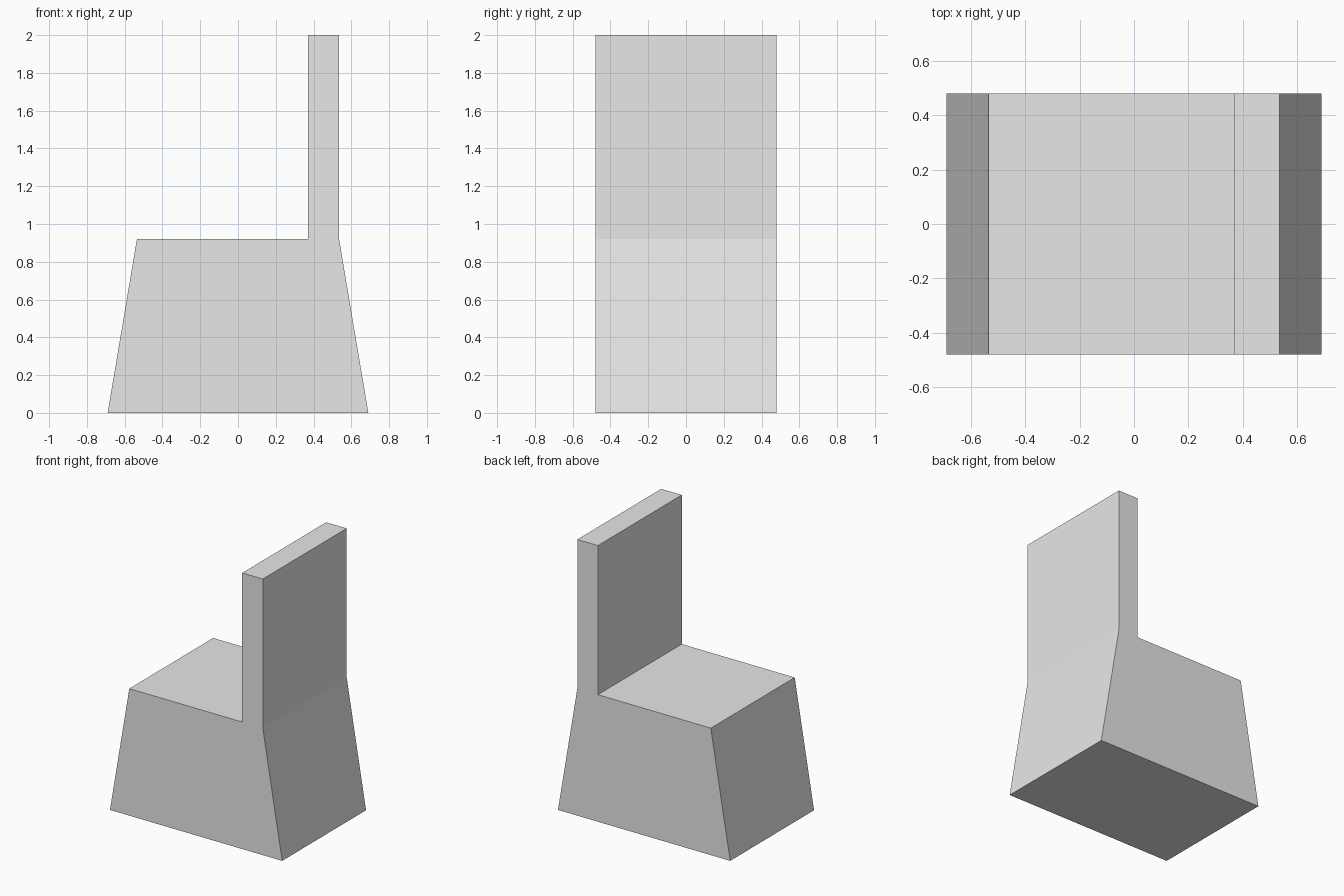
import bpy
import bmesh

default_cube = bpy.data.objects.get("Cube")
if default_cube:
    bpy.data.objects.remove(default_cube, do_unlink=True)

DEPTH = 0.96
BASE_HALF, SEAT_HALF = 0.69, 0.535
SEAT_Z, TOP_Z = 0.92, 2.0
BACK_INNER = 0.37

grey = bpy.data.materials.new("light_grey")
grey.use_nodes = True
grey.diffuse_color = (0.8, 0.8, 0.8, 1)
grey.node_tree.nodes["Principled BSDF"].inputs["Base Color"].default_value = grey.diffuse_color


def extrude_profile(name, profile, depth, material):
    """Extrude a closed x-z outline along y, centred on y = 0."""
    bm = bmesh.new()
    face = bm.faces.new([bm.verts.new((x, -depth / 2, z)) for x, z in profile])
    result = bmesh.ops.extrude_face_region(bm, geom=[face], use_keep_orig=True)
    moved = [v for v in result["geom"] if isinstance(v, bmesh.types.BMVert)]
    bmesh.ops.translate(bm, verts=moved, vec=(0, depth, 0))
    bmesh.ops.recalc_face_normals(bm, faces=bm.faces)
    mesh = bpy.data.meshes.new(name)
    bm.to_mesh(mesh)
    bm.free()
    mesh.materials.append(material)
    obj = bpy.data.objects.new(name, mesh)
    bpy.context.collection.objects.link(obj)
    return obj


# Tapered solid seat and upright backrest in one continuous outline
extrude_profile("chair_body", [
    (-BASE_HALF, 0), (BASE_HALF, 0),
    (SEAT_HALF, SEAT_Z), (SEAT_HALF, TOP_Z),
    (BACK_INNER, TOP_Z), (BACK_INNER, SEAT_Z),
    (-SEAT_HALF, SEAT_Z),
], DEPTH, grey)
